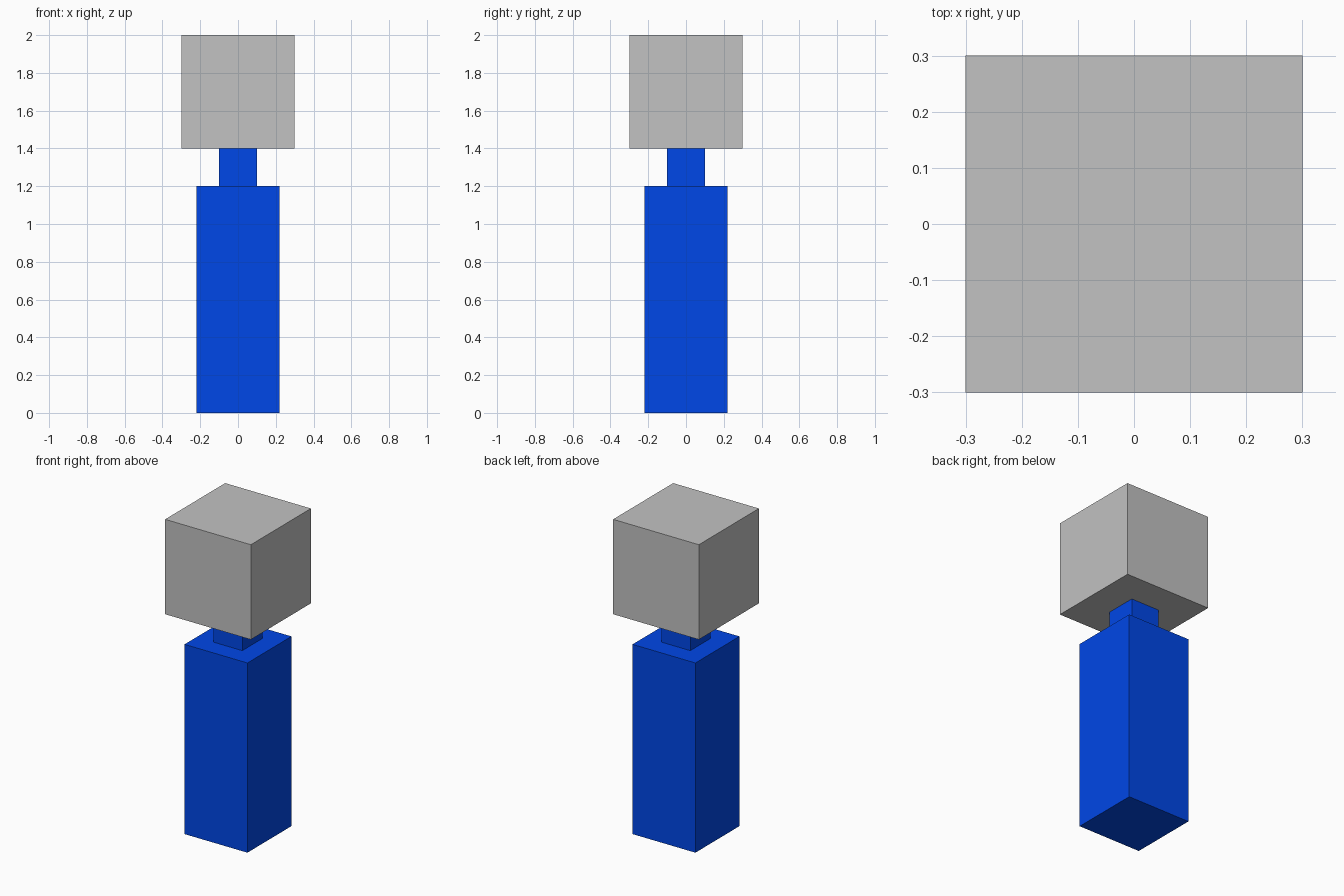
import bpy

cube = bpy.data.objects.get("Cube")
if cube:
    bpy.data.objects.remove(cube, do_unlink=True)


def make_material(name, rgb):
    mat = bpy.data.materials.new(name)
    mat.use_nodes = True
    color = (*rgb, 1.0)
    mat.diffuse_color = color
    mat.node_tree.nodes["Principled BSDF"].inputs["Base Color"].default_value = color
    return mat


def add_block(name, width, bottom, top, mat):
    """Square block centred on the z axis, spanning bottom to top."""
    bpy.ops.mesh.primitive_cube_add(size=1, location=(0, 0, (bottom + top) / 2))
    obj = bpy.context.object
    obj.name = name
    obj.scale = (width, width, top - bottom)
    bpy.ops.object.transform_apply(location=False, rotation=False, scale=True)
    obj.data.materials.append(mat)
    return obj


blue = make_material("blue", (0.0, 0.063, 0.8))
grey = make_material("grey", (0.54, 0.54, 0.54))

# Stacked blocks: tall handle, narrow neck, cubic head
add_block("handle", 0.44, 0.0, 1.2, blue)
add_block("neck", 0.20, 1.2, 1.4, blue)
add_block("head", 0.60, 1.4, 2.0, grey)
